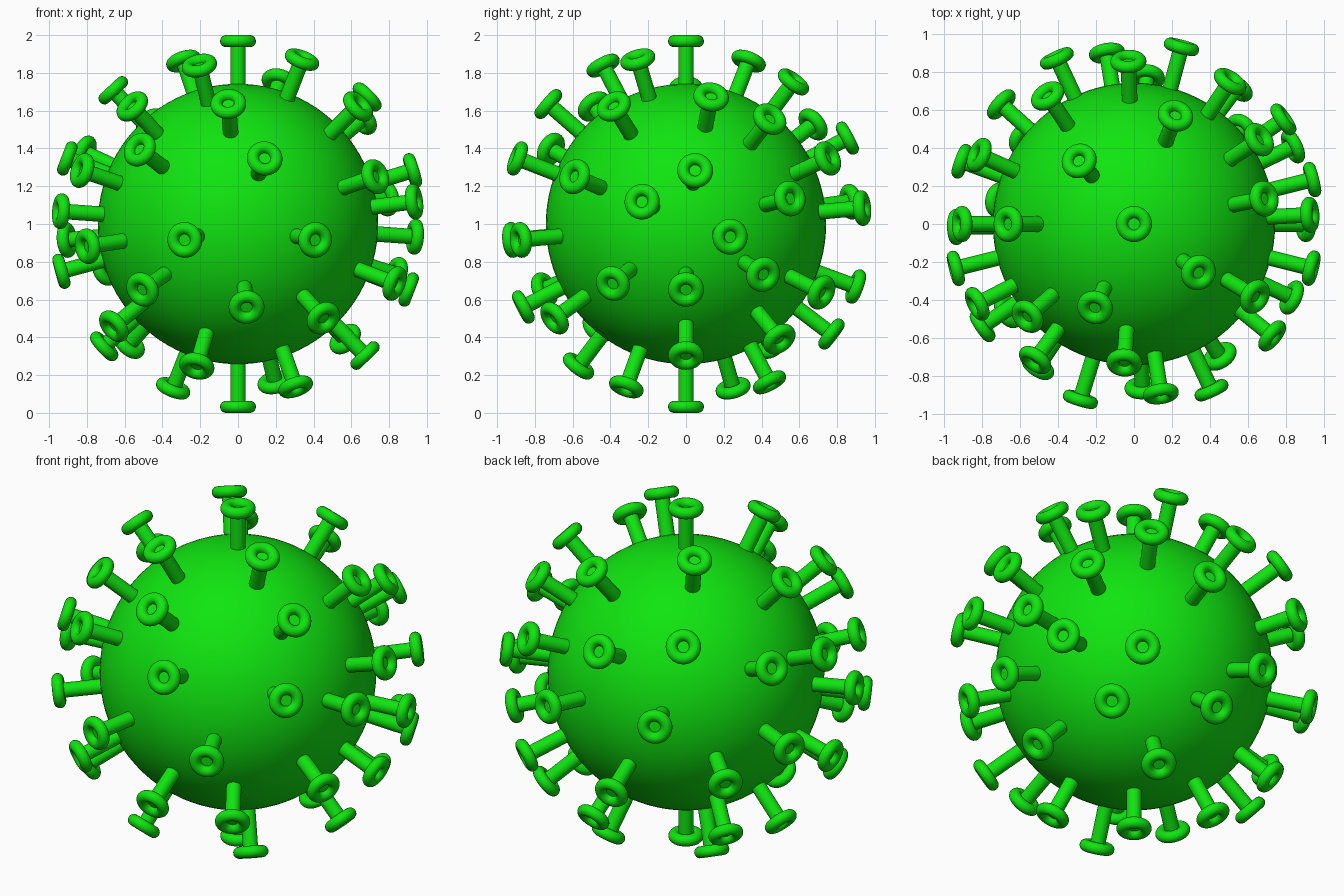
import bpy
import bmesh
from math import cos, sin, pi, radians
from mathutils import Vector, Matrix

old = bpy.data.objects.get("Cube")
if old:
    bpy.data.objects.remove(old, do_unlink=True)

CENTRE = Vector((0, 0, 1))
BODY_RADIUS = 0.742
HEAD_HEIGHT = 0.968   # distance of each ring head from the centre
RING, TUBE, SHAFT = 0.063, 0.032, 0.041

# Single bright green
green = bpy.data.materials.new("bright_green")
green.use_nodes = True
colour = (0.005, 0.78, 0.005, 1)
green.diffuse_color = colour
green.node_tree.nodes["Principled BSDF"].inputs["Base Color"].default_value = colour


def finish(bm, name):
    """Turn a bmesh into a smooth green mesh."""
    bmesh.ops.recalc_face_normals(bm, faces=bm.faces)
    mesh = bpy.data.meshes.new(name)
    bm.to_mesh(mesh)
    bm.free()
    mesh.materials.append(green)
    return mesh


def add_object(name, mesh, matrix):
    obj = bpy.data.objects.new(name, mesh)
    obj.matrix_world = matrix
    bpy.context.collection.objects.link(obj)
    return obj


def smooth(obj, angle):
    bpy.ops.object.select_all(action="DESELECT")
    obj.select_set(True)
    bpy.context.view_layer.objects.active = obj
    bpy.ops.object.shade_smooth_by_angle(angle=radians(angle))


# Round body
bm = bmesh.new()
bmesh.ops.create_uvsphere(bm, u_segments=96, v_segments=48, radius=BODY_RADIUS)
body = add_object("body", finish(bm, "body"), Matrix.Translation(CENTRE))
smooth(body, 40)

# Spike: a lathed shaft ending in a ring-shaped head with a dimple
profile = [(SHAFT, BODY_RADIUS - 0.04)]
steps = 18
for i in range(steps + 1):
    a = radians(-134) + radians(314) * i / steps
    profile.append((RING + TUBE * cos(a), HEAD_HEIGHT + TUBE * sin(a)))
profile.append((0, HEAD_HEIGHT))
bm = bmesh.new()
verts = [bm.verts.new((r, 0, h)) for r, h in profile]
edges = [bm.edges.new(pair) for pair in zip(verts, verts[1:])]
bmesh.ops.spin(bm, geom=verts + edges, cent=(0, 0, 0), axis=(0, 0, 1),
               angle=2 * pi, steps=32, use_duplicate=False)
bmesh.ops.remove_doubles(bm, verts=bm.verts, dist=0.0001)
spike_mesh = finish(bm, "spike")

# Spike directions: azimuth and elevation in degrees
directions = [
    (0, 90), (0, -90),
    # front
    (-94, 41), (-81, 21), (-107, -5), (-65, -5), (-87, -27), (-126, 24),
    (-124, -21), (-111, -51), (-57, -31), (-46, -63), (-115, 60), (-37, 64),
    # right-hand side (+x)
    (-25, -19), (-39, 15), (-31, 40), (34, 35), (11, 44), (3, 17), (-14, 7),
    (14, -4), (35, 8), (26, -16), (41, -39), (0, -21), (0, -46),
    # back
    (131, 63), (69, 51), (124, 33), (92, 28), (56, 21), (75, 5), (99, -20),
    (115, 7), (85, -37), (53, -22), (66, -60), (142, -41), (138, -14),
    # left-hand side (-x)
    (-146, -7), (-153, 17), (-145, -34), (-139, 40), (180, 47), (144, -64),
    (170, -42), (-166, 4), (180, 21), (-179, -15), (160, -5), (156, 23),
]

for n, (az, el) in enumerate(directions, 1):
    az, el = radians(az), radians(el)
    aim = Vector((cos(el) * cos(az), cos(el) * sin(az), sin(el)))
    turn = Vector((0, 0, 1)).rotation_difference(aim).to_matrix().to_4x4()
    spike = add_object(f"spike_{n}", spike_mesh, Matrix.Translation(CENTRE) @ turn)
    if n == 1:
        smooth(spike, 40)
